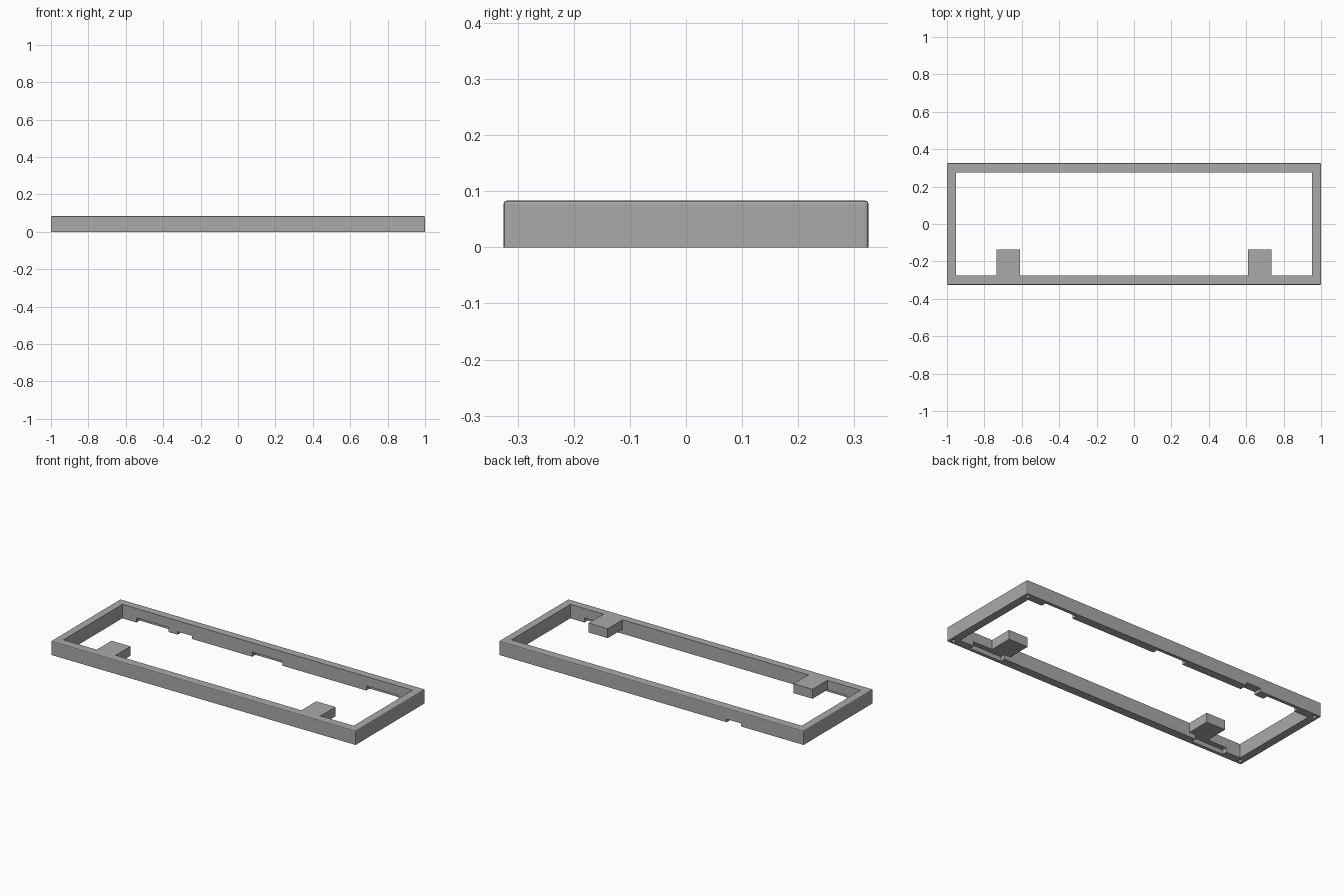
import bpy
import bmesh
from mathutils import Matrix, Vector

cube = bpy.data.objects.get("Cube")
if cube:
    bpy.data.objects.remove(cube, do_unlink=True)

HX, HY, H = 1.0, 0.325, 0.083      # outer half sizes and height
IX, IY = 0.953, 0.276              # opening half sizes
POCKET_H = 0.027

grey = bpy.data.materials.new("plain grey")
grey.use_nodes = True
colour = (0.4, 0.4, 0.4, 1)
grey.diffuse_color = colour
grey.node_tree.nodes["Principled BSDF"].inputs["Base Color"].default_value = colour


def finish(name, bm):
    mesh = bpy.data.meshes.new(name)
    bm.to_mesh(mesh)
    bm.free()
    mesh.materials.append(grey)
    obj = bpy.data.objects.new(name, mesh)
    bpy.context.collection.objects.link(obj)
    return obj


def box(name, low, high, bevel=0):
    low, high = Vector(low), Vector(high)
    bm = bmesh.new()
    bmesh.ops.create_cube(bm, size=1, matrix=Matrix.Translation((low + high) / 2)
                          @ Matrix.Diagonal((*(high - low), 1)))
    if bevel:
        # Soften every edge except those resting on the ground
        edges = [e for e in bm.edges if max(v.co.z for v in e.verts) > low.z + 0.001]
        bmesh.ops.bevel(bm, geom=edges, offset=bevel, segments=2, profile=0.5, affect='EDGES')
    return finish(name, bm)


def cut(target, cutter):
    cutter.hide_render = True
    mod = target.modifiers.new("cut", 'BOOLEAN')
    mod.operation = 'DIFFERENCE'
    mod.solver = 'EXACT'
    mod.object = cutter
    bpy.context.view_layer.objects.active = target
    bpy.ops.object.modifier_apply(modifier=mod.name)
    bpy.data.objects.remove(cutter, do_unlink=True)


# Rectangular frame
frame = box("frame", (-HX, -HY, 0), (HX, HY, H), 0.005)
cut(frame, box("opening_cutter", (-IX, -IY, -1), (IX, IY, 1)))

# Underside pockets, open towards the inside
for x0, x1, sides in ((-0.86, -0.65, (-1, 1)), (0.65, 0.86, (-1, 1)), (-0.1, 0.1, (1,))):
    for side in sides:
        ys = sorted((side * 0.2, side * 0.306))
        cut(frame, box("pocket_cutter", (x0, ys[0], -0.1), (x1, ys[1], POCKET_H)))

# Cable slot through the back rail
cut(frame, box("slot_cutter", (-0.59, 0.2, -0.1), (-0.495, 0.4, 0.018)))

# Screw holes under the corners
for sx in (-1, 1):
    for sy in (-1, 1):
        bm = bmesh.new()
        bmesh.ops.create_cone(bm, cap_ends=True, segments=20, radius1=0.011, radius2=0.011,
                              depth=0.1, matrix=Matrix.Translation((sx * 0.976, sy * 0.301, 0)))
        cut(frame, finish("hole_cutter", bm))

# Support tabs on the front rail
for name, side in (("left_tab", 1), ("right_tab", -1)):
    xs = sorted((side * 0.61, side * 0.735))
    box(name, (xs[0], -IY, POCKET_H), (xs[1], -0.137, H))
